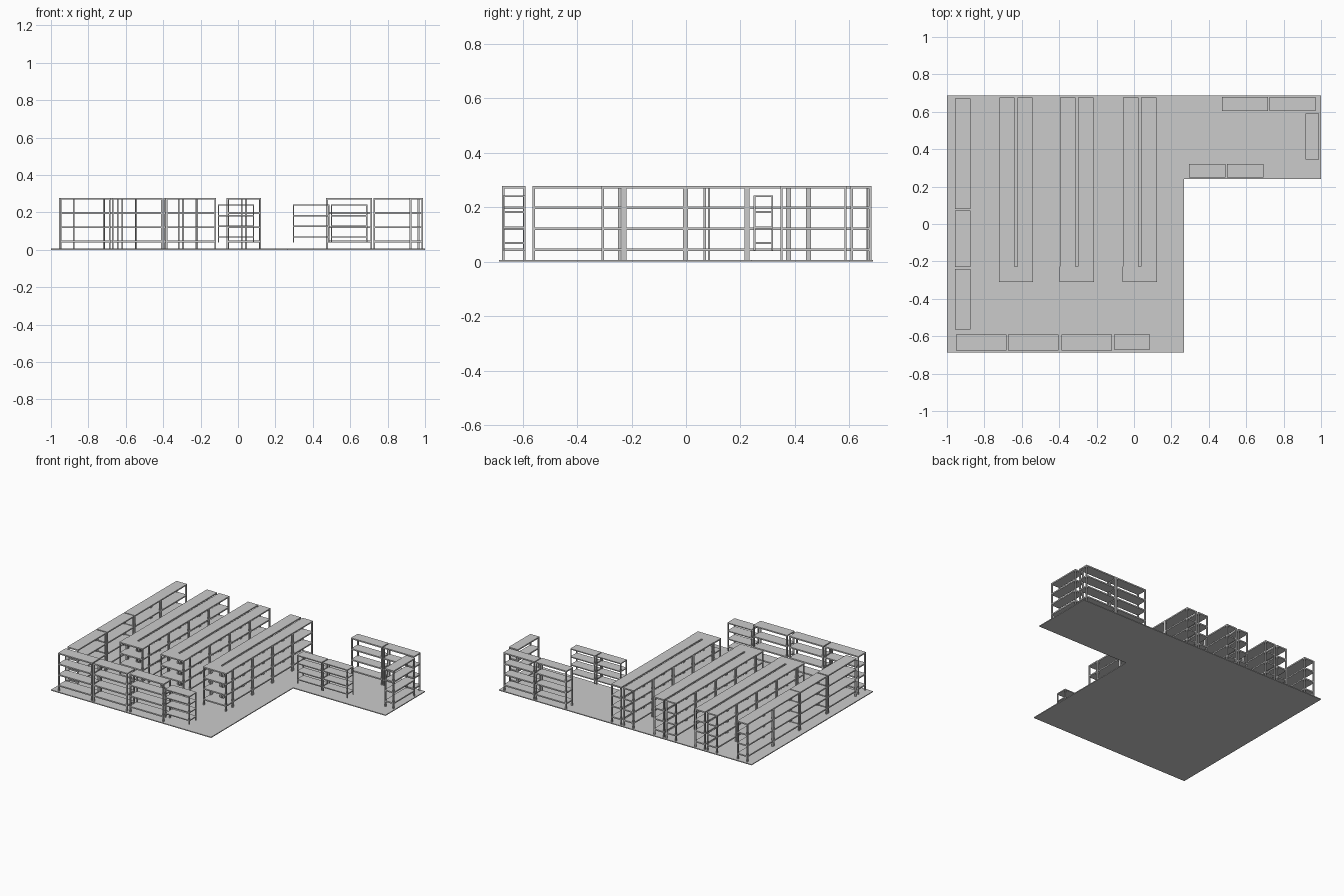
import bpy, bmesh
from mathutils import Vector

if "Cube" in bpy.data.objects:
    bpy.data.objects.remove(bpy.data.objects["Cube"])

FLOOR_Z = 0.006
TALL = 0.278


def add_box(bm, lo, hi):
    lo, hi = Vector(lo), Vector(hi)
    verts = bmesh.ops.create_cube(bm, size=1)["verts"]
    for v in verts:
        v.co = Vector((lo[i] + (v.co[i] + 0.5) * (hi[i] - lo[i]) for i in range(3)))


def finish(bm, name):
    bmesh.ops.recalc_face_normals(bm, faces=bm.faces)
    mesh = bpy.data.meshes.new(name)
    bm.to_mesh(mesh)
    bm.free()
    obj = bpy.data.objects.new(name, mesh)
    bpy.context.collection.objects.link(obj)


# Shelving unit: four corner posts and four boards
def shelf_unit(name, x0, x1, y0, y1, base=FLOOR_Z, top=TALL):
    bm = bmesh.new()
    s = (top - base) / (TALL - FLOOR_Z)
    post, board = 0.009 * s, 0.009 * s
    for x in (x0, x1 - post):
        for y in (y0, y1 - post):
            add_box(bm, (x, y, base), (x + post, y + post, top - 0.001))
    for k in range(4):
        z = top - k * 0.0765 * s
        add_box(bm, (x0, y0, z - board), (x1, y1, z))
    finish(bm, name)


# L-shaped floor slab
bm = bmesh.new()
outline = [(-1, -0.687), (0.268, -0.687), (0.268, 0.24), (1, 0.24), (1, 0.687), (-1, 0.687)]
face = bm.faces.new([bm.verts.new((x, y, 0)) for x, y in outline])
ext = bmesh.ops.extrude_face_region(bm, geom=[face])["geom"]
bmesh.ops.translate(bm, vec=(0, 0, FLOOR_Z),
                    verts=[g for g in ext if isinstance(g, bmesh.types.BMVert)])
finish(bm, "floor")

# Left wall shelves
for y0, y1 in ((-0.563, -0.24), (-0.231, 0.073), (0.08, 0.376), (0.376, 0.671)):
    shelf_unit("left_wall_shelf", -0.957, -0.873, y0, y1)

# Three double-sided aisles, each with an end unit
for ax in (-0.63, -0.305, 0.032):
    for x0, x1 in ((ax - 0.09, ax - 0.008), (ax + 0.006, ax + 0.088)):
        for i in range(4):
            y0 = -0.228 + i * 0.226
            shelf_unit("aisle_shelf", x0, x1, y0, y0 + 0.226)
    shelf_unit("aisle_end_shelf", ax - 0.093, ax + 0.091, -0.31, -0.228)

# Front wall shelves, the last one low
for x0 in (-0.952, -0.674, -0.387):
    shelf_unit("front_wall_shelf", x0, x0 + 0.27, -0.675, -0.59)
shelf_unit("front_low_shelf", -0.108, 0.086, -0.672, -0.59, 0.04, 0.243)

# Side wing shelves: back wall, right wall and low front row
for x0 in (0.471, 0.724):
    shelf_unit("wing_back_shelf", x0, x0 + 0.246, 0.604, 0.68)
shelf_unit("wing_right_shelf", 0.918, 0.99, 0.346, 0.59)
for x0 in (0.293, 0.496):
    shelf_unit("wing_low_shelf", x0, x0 + 0.196, 0.248, 0.32, 0.04, 0.243)
